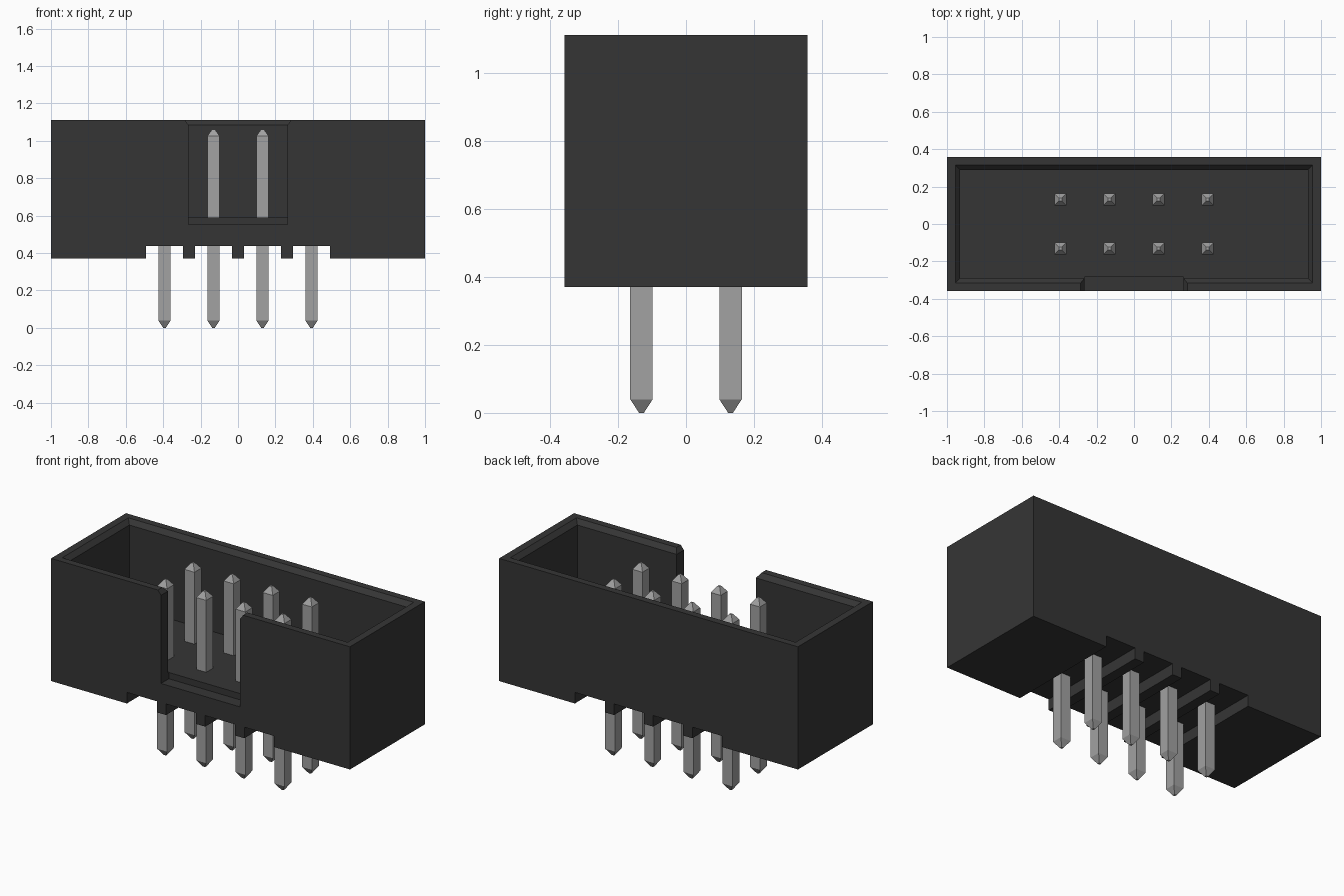
import bpy
import bmesh

default = bpy.data.objects.get("Cube")
if default:
    bpy.data.objects.remove(default, do_unlink=True)


def make_material(name, value):
    mat = bpy.data.materials.new(name)
    mat.use_nodes = True
    colour = (value, value, value, 1)
    mat.diffuse_color = colour
    mat.node_tree.nodes["Principled BSDF"].inputs["Base Color"].default_value = colour
    return mat


black_plastic = make_material("black plastic", 0.036)
tin_metal = make_material("tin metal", 0.36)


def add_object(name, bm, mat=None):
    bmesh.ops.recalc_face_normals(bm, faces=bm.faces)
    mesh = bpy.data.meshes.new(name)
    bm.to_mesh(mesh)
    bm.free()
    if mat:
        mesh.materials.append(mat)
    obj = bpy.data.objects.new(name, mesh)
    bpy.context.collection.objects.link(obj)
    return obj


def loft(name, rings, mat=None, x=0, y=0):
    """Stack rectangles given as (half width, half depth, height)."""
    bm = bmesh.new()
    loops = []
    for hx, hy, z in rings:
        corners = [(-hx, -hy), (hx, -hy), (hx, hy), (-hx, hy)]
        loops.append([bm.verts.new((x + a, y + b, z)) for a, b in corners])
    for low, high in zip(loops, loops[1:]):
        for i in range(4):
            j = (i + 1) % 4
            bm.faces.new((low[i], low[j], high[j], high[i]))
    bm.faces.new(loops[0][::-1])
    bm.faces.new(loops[-1])
    return add_object(name, bm, mat)


def extrude_profile(name, half, y0, y1):
    """Mirror a half profile in x and z, and extrude it along y."""
    points = half + [(-px, pz) for px, pz in reversed(half)]
    bm = bmesh.new()
    face = bm.faces.new([bm.verts.new((px, y0, pz)) for px, pz in points])
    moved = bmesh.ops.extrude_face_region(bm, geom=[face])["geom"]
    for v in moved:
        if isinstance(v, bmesh.types.BMVert):
            v.co.y = y1
    return add_object(name, bm)


def cut(target, cutter):
    mod = target.modifiers.new("cut", 'BOOLEAN')
    mod.operation = 'DIFFERENCE'
    mod.solver = 'EXACT'
    mod.object = cutter
    bpy.context.view_layer.objects.active = target
    bpy.ops.object.modifier_apply(modifier=mod.name)
    bpy.data.objects.remove(cutter, do_unlink=True)


BOTTOM, TOP, FLOOR = 0.37, 1.112, 0.59
PITCH = 0.262

# Housing block with a chamfered open cavity
housing = loft("housing", [(1, 0.358, BOTTOM), (1, 0.358, TOP)], black_plastic)
cut(housing, loft("cavity", [(0.93, 0.29, FLOOR), (0.93, 0.29, 1.085),
                             (0.955, 0.316, TOP), (0.955, 0.316, 1.3)]))

# Keying notch in the front wall
cut(housing, extrude_profile("notch", [(0.265, 0.552), (0.265, 1.085),
                                       (0.285, TOP), (0.285, 1.3)], -0.5, -0.283))

# Slots under the housing, leaving three ribs between the pin columns
columns = [(i - 1.5) * PITCH for i in range(4)]
for x in columns:
    cut(housing, loft("slot", [(0.1, 0.5, 0.2), (0.1, 0.5, 0.437)], x=x))

# Square pins with tapered ends
for row, y in (("front", -PITCH / 2), ("back", PITCH / 2)):
    for i, x in enumerate(columns):
        loft(f"{row}_pin_{i + 1}", [(0.007, 0.007, 0), (0.033, 0.033, 0.04),
                                    (0.033, 0.033, 1.025), (0.007, 0.007, 1.062)],
             tin_metal, x, y)
